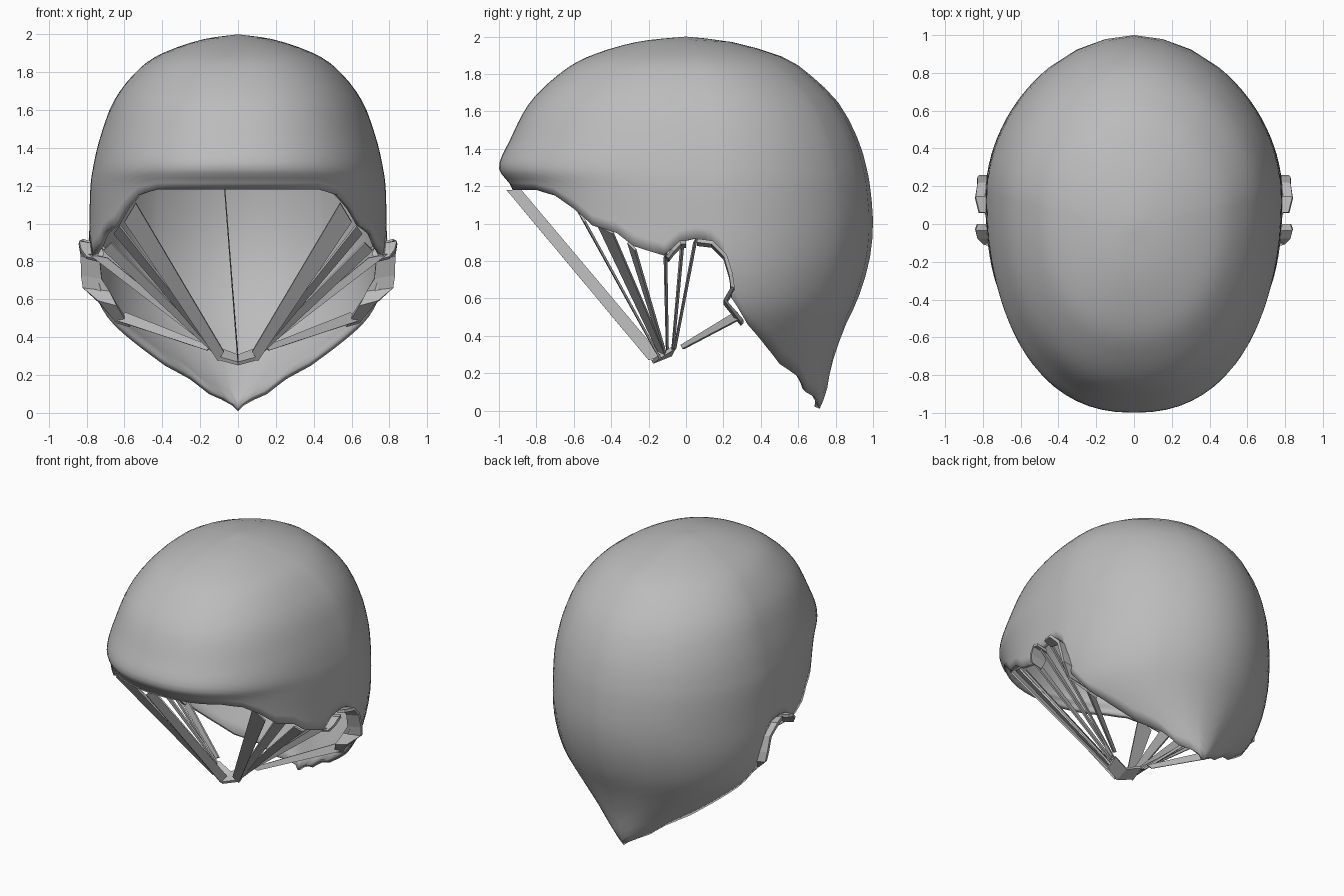
import bpy, bmesh, math
from mathutils import Vector

cube = bpy.data.objects.get("Cube")
if cube:
    bpy.data.objects.remove(cube, do_unlink=True)

grey = bpy.data.materials.new("plain_grey")
grey.use_nodes = True
colour = (0.5, 0.5, 0.5, 1)
grey.diffuse_color = colour
grey.node_tree.nodes["Principled BSDF"].inputs["Base Color"].default_value = colour

# Horizontal sections: height, half width, front y, widest y, back y
LEVELS = [
    (2.0, 0, 0, 0, 0), (1.97, .2, -.27, .02, .25), (1.89, .42, -.53, .06, .52),
    (1.79, .55, -.69, .1, .67), (1.64, .66, -.84, .13, .82), (1.45, .73, -.94, .15, .92),
    (1.3, .765, -1, .15, .965), (1.19, .78, -.93, .15, .985), (1.0, .785, -.88, .15, 1),
    (.8, .785, -.9, .15, .98), (.6, .75, -.9, .15, .92), (.45, .67, -.9, .15, .85),
    (.25, .47, -.9, .17, .78), (.1, .27, -.9, .2, .75), (0, .1, -.9, .2, .71)]

# Lower edge seen from the side: y, height
RIM = [(-.93, 1.18), (-.8, 1.18), (-.7, 1.15), (-.6, 1.08), (-.5, .99), (-.37, .95),
       (-.28, .88), (-.12, .83), (-.04, .9), (.05, .92), (.13, .91), (.2, .85),
       (.235, .72), (.245, .6), (.33, .46), (.43, .34), (.5, .25), (.6, .18),
       (.64, .1), (.71, .01)]


def section(u):
    """Smooth section at a fractional level index."""
    last = len(LEVELS) - 1
    i = min(int(u), last - 1)
    t = u - i
    a, b, c, d = (LEVELS[min(max(k, 0), last)] for k in range(i - 1, i + 3))
    return [q + t / 2 * (r - p + t * (2 * p - 5 * q + 4 * r - s + t * (3 * (q - r) + s - p)))
            for p, q, r, s in zip(a, b, c, d)]


def level_at(z):
    lo, hi = 0, len(LEVELS) - 1
    for _ in range(30):
        mid = (lo + hi) / 2
        if section(mid)[0] > z:
            lo = mid
        else:
            hi = mid
    return lo


def surface(phi, u):
    """Point on the dome; phi runs from the front to the back."""
    z, w, front, mid, back = section(u)
    q = -math.cos(phi)
    n = 2.3 if q < 0 else 1.9
    x = max(w, 0) * max(0, 1 - abs(q) ** n) ** (1 / n)
    if phi < 1e-4 or phi > math.pi - 1e-4:
        x = 0
    return Vector((x, mid + q * ((back - mid) if q > 0 else (mid - front)), z))


def angle_at(y, z):
    _, _, front, mid, back = section(level_at(z))
    q = (y - mid) / ((back - mid) if y > mid else (mid - front))
    return math.acos(-min(max(q, -1), 1))


def finish(name, bm, thickness, mirror=True, offset=0):
    mesh = bpy.data.meshes.new(name)
    bm.to_mesh(mesh)
    bm.free()
    mesh.materials.append(grey)
    ob = bpy.data.objects.new(name, mesh)
    bpy.context.collection.objects.link(ob)
    if mirror:
        ob.modifiers.new("mirror", "MIRROR").merge_threshold = .002
    solid = ob.modifiers.new("thickness", "SOLIDIFY")
    solid.thickness = thickness
    solid.offset = offset
    bpy.ops.object.select_all(action="DESELECT")
    ob.select_set(True)
    bpy.context.view_layer.objects.active = ob
    return ob


def ribbon(name, pairs, thickness=.012, mirror=True):
    """Thin strip through pairs of edge points."""
    bm = bmesh.new()
    rows = [[bm.verts.new(p) for p in pair] for pair in pairs]
    for a, b in zip(rows, rows[1:]):
        bm.faces.new((a[0], a[1], b[1], b[0]))
    return finish(name, bm, thickness, mirror)


# Domed shell
angles = [angle_at(y, z) for y, z in RIM]
angles[0], angles[-1] = 0, math.pi
columns = []
for i in range(len(RIM) - 1):
    steps = 6 if i == 0 else 3
    for k in range(steps):
        t = k / steps
        columns.append((angles[i] + t * (angles[i + 1] - angles[i]),
                        RIM[i][1] + t * (RIM[i + 1][1] - RIM[i][1])))
columns.append((math.pi, RIM[-1][1]))

ROWS = 28
bm = bmesh.new()
pole = bm.verts.new(surface(0, 0))
grid = []
for phi, z in columns:
    end = level_at(z)
    grid.append([pole] + [bm.verts.new(surface(phi, end * r / ROWS)) for r in range(1, ROWS + 1)])
for a, b in zip(grid, grid[1:]):
    bm.faces.new((pole, a[1], b[1]))
    for r in range(1, ROWS):
        bm.faces.new((a[r], a[r + 1], b[r + 1], b[r]))
finish("shell", bm, .03, offset=-1)
bpy.ops.object.shade_smooth_by_angle(angle=math.radians(50))

# Turned edges around the ear openings: y, height, inner x, outer x
front_tab = [(-.1, .82, .72, .8), (-.07, .86, .71, .83), (-.03, .9, .73, .84), (0, .9, .75, .83)]
back_tab = [(.06, .91, .76, .82), (.14, .9, .74, .84), (.21, .83, .73, .83),
            (.24, .73, .72, .83), (.25, .66, .68, .82), (.21, .59, .64, .74), (.3, .48, .57, .64)]
for name, tab in (("ear_edge_front", front_tab), ("ear_edge_back", back_tab)):
    ribbon(name, [((a, y, z - .02), (b, y, z)) for y, z, a, b in tab], .02)

# Straps running from the edge to the chin: start, end, half width vector
straps = {
    "temple_strap": ((.57, -.57, 1.06), (.09, -.15, .3), (.03, .03, -.05)),
    "cheek_strap": ((.64, -.43, .97), (.1, -.13, .31), (.015, .04, -.02)),
    "side_strap": ((.69, -.29, .88), (.11, -.12, .32), (.02, .02, -.02)),
    "ear_strap_front": ((.74, -.11, .83), (.11, -.1, .33), (.05, .004, .01)),
    "ear_strap_middle": ((.77, -.02, .89), (.12, -.07, .33), (.04, .006, .01)),
    "ear_strap_back": ((.76, .05, .91), (.13, -.06, .33), (.03, .006, .01)),
    "nape_strap": ((.62, .28, .51), (.15, -.02, .34), (.03, .01, -.02)),
}
for name, (start, end, half) in straps.items():
    a, b, h = Vector(start), Vector(end), Vector(half)
    ribbon(name, [(a - h, a + h), (b - h * .5, b + h * .5)])

# Single strap from the brow to the chin
ribbon("brow_strap", [((-.07, -.96, 1.18), (-.07, -.88, 1.18)),
                      ((0, -.2, .27), (0, -.13, .29))], .006, mirror=False)

# Chin tie joining the straps
ribbon("chin_tie", [((-.11, -.14, .29), (-.11, -.06, .34)), ((0, -.18, .26), (0, -.08, .3)),
                    ((.11, -.14, .29), (.11, -.06, .34))], .02, mirror=False)
